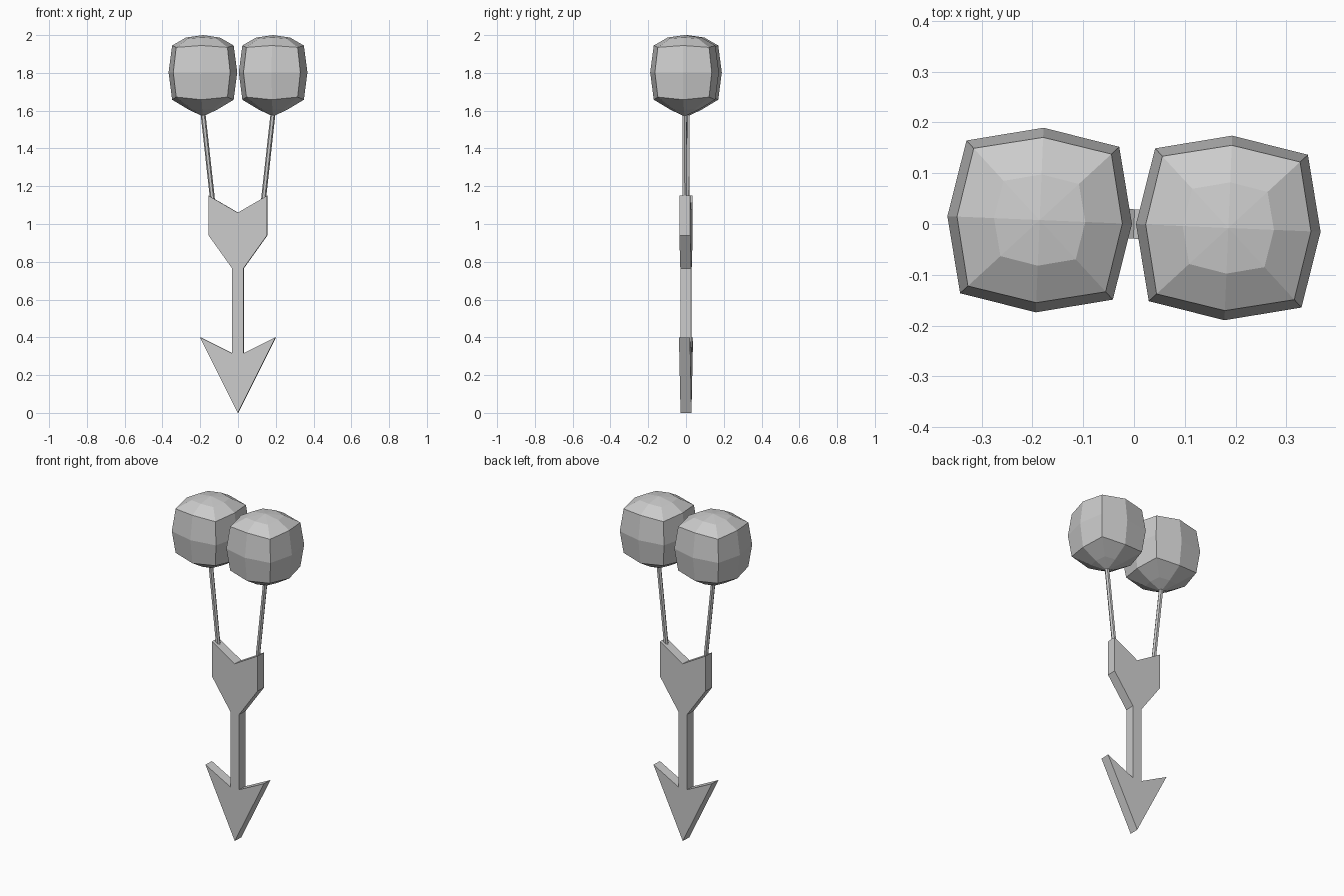
import bpy, bmesh
from math import radians, cos, sin
from mathutils import Matrix, Vector

cube = bpy.data.objects.get("Cube")
if cube:
    bpy.data.objects.remove(cube, do_unlink=True)

grey = bpy.data.materials.new("plain grey")
grey.use_nodes = True
grey.diffuse_color = (0.6, 0.6, 0.6, 1)
grey.node_tree.nodes["Principled BSDF"].inputs["Base Color"].default_value = (0.6, 0.6, 0.6, 1)

# The whole model is turned slightly about the vertical axis
TURN = Matrix.Rotation(radians(-2.4), 4, 'Z')


def finish(bm, name):
    bmesh.ops.recalc_face_normals(bm, faces=bm.faces)
    bm.transform(TURN)
    mesh = bpy.data.meshes.new(name)
    bm.to_mesh(mesh)
    bm.free()
    mesh.materials.append(grey)
    obj = bpy.data.objects.new(name, mesh)
    bpy.context.collection.objects.link(obj)
    return obj


# Flat arrow pointing down: half outline mirrored, then extruded
def make_arrow():
    half = [(0.2, 0.4), (0.03, 0.315), (0.03, 0.765),
            (0.155, 0.94), (0.155, 1.15)]
    outline = [(0, 0)] + half + [(0, 1.06)] + [(-x, z) for x, z in reversed(half)]
    bm = bmesh.new()
    face = bm.faces.new([bm.verts.new((x, -0.029, z)) for x, z in outline])
    ext = bmesh.ops.extrude_face_region(bm, geom=[face])
    moved = [g for g in ext["geom"] if isinstance(g, bmesh.types.BMVert)]
    bmesh.ops.translate(bm, verts=moved, vec=(0, 0.058, 0))
    finish(bm, "arrow")


# Balloon: eight-sided rings between a pinched tip and a low crown
def make_balloon(name, x):
    # corner radius, mid-side radius, corner height, mid-side height
    rings = [(0.085, 0.075, 1.61, 1.605), (0.192, 0.163, 1.672, 1.658),
             (0.213, 0.182, 1.803, 1.803),
             (0.192, 0.163, 1.935, 1.945), (0.105, 0.09, 1.982, 1.987)]
    bm = bmesh.new()
    loops = []
    for rc, rm, zc, zm in rings:
        loop = []
        for i in range(8):
            r, z = (rc, zc) if i % 2 else (rm, zm)
            a = radians(45 * i)
            loop.append(bm.verts.new((x + r * cos(a), r * sin(a), z)))
        loops.append(loop)
    for low, high in zip(loops, loops[1:]):
        for i in range(8):
            j = (i + 1) % 8
            bm.faces.new((low[i], low[j], high[j], high[i]))
    for loop, z in ((loops[0], 1.57), (loops[-1], 2.0)):
        pole = bm.verts.new((x, 0, z))
        for i in range(8):
            bm.faces.new((loop[i], loop[(i + 1) % 8], pole))
    finish(bm, name)


# Thin straight string from the arrow up to the balloon tip
def make_string(name, side):
    start, end = Vector((side * 0.132, 0, 1.1)), Vector((side * 0.187, 0, 1.6))
    span = end - start
    bm = bmesh.new()
    bmesh.ops.create_cone(bm, cap_ends=True, segments=6, radius1=0.013,
                          radius2=0.013, depth=span.length)
    bm.transform(Matrix.Translation((start + end) / 2)
                 @ span.to_track_quat('Z', 'Y').to_matrix().to_4x4())
    finish(bm, name)


make_arrow()
for label, side in (("left", 1), ("right", -1)):
    make_balloon(label + "_balloon", side * 0.186)
    make_string(label + "_string", side)
